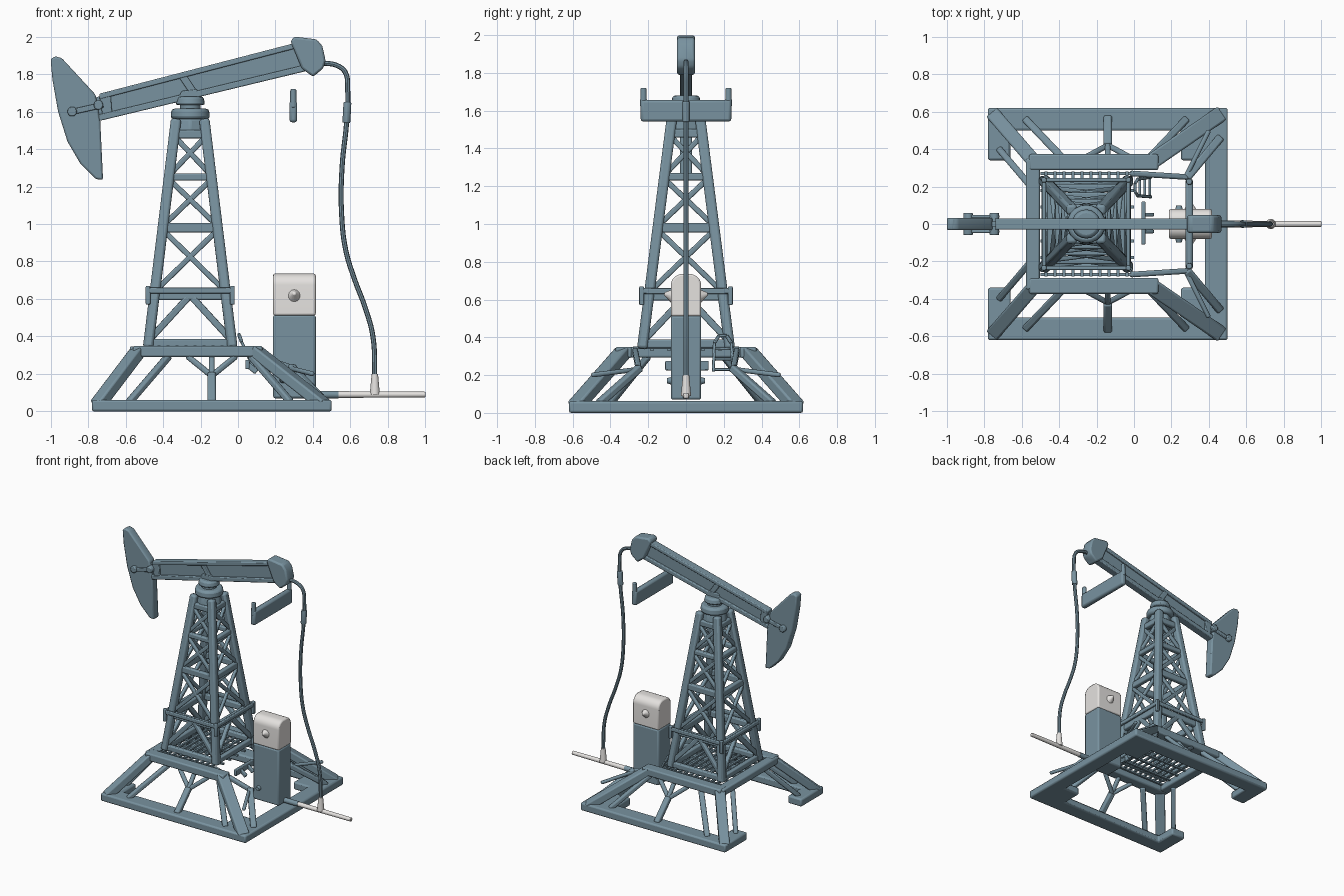
import bpy, bmesh, math
from mathutils import Vector, Matrix

if "Cube" in bpy.data.objects:
    bpy.data.objects.remove(bpy.data.objects["Cube"])


def material(name, rgb):
    m = bpy.data.materials.new(name)
    m.diffuse_color = (*rgb, 1)
    m.use_nodes = True
    m.node_tree.nodes["Principled BSDF"].inputs["Base Color"].default_value = m.diffuse_color
    return m


BLUE = material("steel_blue", (0.19, 0.29, 0.35))
WHITE = material("off_white", (0.78, 0.76, 0.74))


def finish(name, bm, mat, bevel=0.0):
    bmesh.ops.recalc_face_normals(bm, faces=bm.faces)
    me = bpy.data.meshes.new(name)
    bm.to_mesh(me)
    bm.free()
    me.materials.append(mat)
    ob = bpy.data.objects.new(name, me)
    bpy.context.collection.objects.link(ob)
    if bevel:
        b = ob.modifiers.new("bevel", "BEVEL")
        b.width, b.segments = bevel, 2
        b.limit_method = "ANGLE"
    return ob


def beams(name, segs, mat=BLUE, bevel=0.01):
    """segs: (start, end, width, height) square bars gathered in one mesh"""
    bm = bmesh.new()
    for a, b, w, h in segs:
        a, b = Vector(a), Vector(b)
        d = (b - a).normalized()
        ref = Vector((0, 0, 1)) if abs(d.z) < 0.85 else Vector((1, 0, 0))
        u = ref.cross(d).normalized()
        v = d.cross(u)
        rings = [[bm.verts.new(p + u * w / 2 * i + v * h / 2 * j)
                  for i, j in ((-1, -1), (1, -1), (1, 1), (-1, 1))] for p in (a, b)]
        for r in rings:
            bm.faces.new(r)
        for k in range(4):
            n = (k + 1) % 4
            bm.faces.new((rings[0][k], rings[0][n], rings[1][n], rings[1][k]))
    return finish(name, bm, mat, bevel)


def prism(name, pts, lo, hi, axis, mat=BLUE, bevel=0.0):
    """extrude a 2D outline along one axis"""
    put = {"x": lambda p, t: (t, p[0], p[1]), "y": lambda p, t: (p[0], t, p[1]),
           "z": lambda p, t: (p[0], p[1], t)}[axis]
    bm = bmesh.new()
    f = bm.faces.new([bm.verts.new(put(p, lo)) for p in pts])
    g = bmesh.ops.extrude_face_region(bm, geom=[f])
    off = Vector(put((0, 0), hi - lo))
    bmesh.ops.translate(bm, vec=off, verts=[v for v in g["geom"] if isinstance(v, bmesh.types.BMVert)])
    return finish(name, bm, mat, bevel)


def cone(name, a, b, r1, r2, mat=BLUE, sides=20, bevel=0.0):
    a, b = Vector(a), Vector(b)
    q = (b - a).to_track_quat("Z", "Y").to_matrix().to_4x4()
    bm = bmesh.new()
    bmesh.ops.create_cone(bm, cap_ends=True, segments=sides, radius1=r1, radius2=r2,
                          depth=(b - a).length, matrix=Matrix.Translation((a + b) / 2) @ q)
    return finish(name, bm, mat, bevel)


# ground frame: open towards the horse head side
half = [(-.78, -.34), (-.78, -.62), (.5, -.62)]
inner = [(.38, -.34), (.25, -.34), (.25, -.5), (-.66, -.5), (-.66, -.34)]
outline = half + [(x, -y) for x, y in reversed(half)] + [(x, -y) for x, y in reversed(inner)] + inner
prism("ground_frame", outline, 0, .062, "z", bevel=.012)

# raised base: upper ring, sloping legs and braces
segs = [((-.54, -.35, .32), (-.54, .35, .32), .075, .055)]
for s in (-1, 1):
    segs += [
        ((-.56, s * .33, .32), (.13, s * .33, .32), .085, .06),
        ((-.53, s * .33, .325), (-.75, s * .585, .035), .075, .06),
        ((.09, s * .33, .325), (.46, s * .585, .035), .085, .06),
        ((-.37, s * .34, .295), (-.58, s * .56, .05), .04, .035),
        ((.07, s * .34, .295), (.28, s * .56, .05), .04, .035),
        ((-.14, s * .57, .05), (-.14, s * .42, .2), .045, .04),
        ((-.14, s * .42, .19), (-.27, s * .35, .295), .03, .03),
        ((-.14, s * .42, .19), (-.01, s * .35, .295), .03, .03),
        ((-.14, s * .45, .16), (-.14, s * .34, .3), .03, .03),
        ((-.55, s * .2, .3), (-.72, s * .4, .05), .035, .035),
        ((-.02, s * .27, .33), (.29, s * .25, .23), .03, .035),
        ((.28, s * .245, .24), (.46, s * .46, .05), .045, .04),
        ((.28, s * .26, .23), (.4, s * .5, .2), .025, .025),
    ]
beams("raised_base", segs)

# lattice tower
CX, Z0, Z1 = -.255, .34, 1.56


def corner(k, z):
    sx, sy = ((-1, -1), (1, -1), (1, 1), (-1, 1))[k % 4]
    t = (z - Z0) / (Z1 - Z0)
    return (CX + sx * (.225 - .15 * t), sy * (.232 - .157 * t), z)


beams("tower_legs", [(corner(k, Z0), corner(k, Z1), .055, .055) for k in range(4)], bevel=.014)
segs, braces = [], []
for k in range(4):
    for z, w in ((.365, .045), (.62, .05), (.98, .05), (1.25, .038), (1.48, .045)):
        segs.append((corner(k, z), corner(k + 1, z), .035, w))
    for lo, hi in ((.64, .97), (.99, 1.24), (1.26, 1.47)):
        braces.append((corner(k, lo), corner(k + 1, hi), .024, .028))
        braces.append((corner(k + 1, lo), corner(k, hi), .024, .028))
    top = (Vector(corner(k, .62)) + Vector(corner(k + 1, .62))) / 2
    braces += [(corner(k, .38), top, .03, .035), (corner(k + 1, .38), top, .03, .035)]
beams("tower_rails", segs, bevel=.008)
beams("tower_braces", braces, bevel=.007)

# walkway collar around the tower with corner posts
ring = [(CX - .225, -.235), (CX + .225, -.235), (CX + .225, .235), (CX - .225, .235)]
segs = [((*ring[k], .645), (*ring[(k + 1) % 4], .645), .02, .03) for k in range(4)]
segs += [((x, y, .57), (x, y, .67), .025, .025) for x, y in ring]
beams("collar", segs, bevel=.006)

# floor grating under the tower
segs = [((-.47 + i * .048, -.28, .345), (-.47 + i * .048, .28, .345), .016, .014) for i in range(10)]
segs += [((-.5, -.27 + i * .09, .335), (0, -.27 + i * .09, .335), .016, .014) for i in range(7)]
beams("floor_grating", segs, bevel=0)

# tower cap and bearing
cone("tower_cap", (CX, 0, 1.47), (CX, 0, 1.56), .1, .085, sides=8, bevel=.01)
cone("cap_flange", (CX, 0, 1.56), (CX, 0, 1.615), .105, .1, bevel=.015)
cone("bearing_neck", (CX, 0, 1.6), (CX, 0, 1.65), .055, .055)
cone("bearing_disc", (CX, 0, 1.635), (CX, 0, 1.68), .08, .07, bevel=.012)
prism("saddle", [(-.32, 1.67), (-.2, 1.67), (-.22, 1.72), (-.3, 1.71)], -.03, .03, "y", bevel=.006)

# walking beam: web, two flanges, stiffener
prism("beam_web", [(-.78, 1.56), (.36, 1.83), (.36, 1.97), (-.78, 1.67)], -.014, .014, "y")
prism("beam_top_flange", [(-.74, 1.665), (.34, 1.945), (.34, 1.975), (-.74, 1.695)], -.03, .03, "y", bevel=.006)
prism("beam_bottom_flange", [(-.76, 1.545), (.36, 1.815), (.36, 1.85), (-.76, 1.58)], -.03, .03, "y", bevel=.006)
prism("beam_stiffener", [(-.25, 1.685), (-.21, 1.695), (-.28, 1.8), (-.32, 1.79)], -.028, .028, "y", bevel=.005)
prism("beam_left_stiffener", [(-.72, 1.56), (-.67, 1.57), (-.68, 1.7), (-.74, 1.68)], -.028, .028, "y", bevel=.005)

# horse head with bolts
head = [(-.975, 1.895), (-.94, 1.885), (-.76, 1.69), (-.735, 1.55), (-.72, 1.235),
        (-.76, 1.24), (-.84, 1.32), (-.91, 1.44), (-.96, 1.6), (-.99, 1.77), (-1.0, 1.88)]
prism("horse_head", head, -.033, .033, "y", bevel=.01)
for i, (x, z) in enumerate(((-.885, 1.6), (-.745, 1.635))):
    cone(f"head_bolt_{i}", (x, -.06, z), (x, .06, z), .026, .026, sides=12, bevel=.006)
for s in (-1, 1):
    beams("head_link", [((-.9, s * .04, 1.595), (-.72, s * .04, 1.635), .015, .03)], bevel=.005)

# tail block of the beam
prism("tail_block", [(.28, 1.975), (.3, 2.0), (.42, 1.985), (.45, 1.95), (.468, 1.87), (.455, 1.83),
                     (.4, 1.785), (.34, 1.83)], -.047, .047, "y", bevel=.012)

# hanging crossbar with end pegs
beams("crossbar", [((.295, -.24, 1.6), (.295, .24, 1.6), .042, .115)], bevel=.014)
for s in (-1, 1):
    cone("crossbar_peg", (.295, s * .225, 1.62), (.295, s * .225, 1.72), .018, .016, sides=12, bevel=.006)

# fuel pump cabinet: blue body, white rounded top, nozzle on each side
prism("pump_body", [(-.08, .07), (.08, .07), (.08, .515), (-.08, .515)], .187, .415, "x", bevel=.012)
arc = [(.02 + .06 * math.cos(a), .675 + .06 * math.sin(a)) for a in [i * math.pi / 16 for i in range(9)]]
prism("pump_top", [(-.08, .512), (.08, .512)] + arc + [(-y, z) for y, z in reversed(arc)],
      .187, .415, "x", WHITE, .01)
for s in (-1, 1):
    cone("pump_nozzle", (.3, s * .07, .62), (.3, s * .115, .63), .038, .008, WHITE, 12, .004)
    cone("pump_fitting", (.24, s * .07, .17), (.24, s * .1, .17), .022, .014, BLUE, 12)

# hose from the tail block to the ground pipe
cu = bpy.data.curves.new("hose", "CURVE")
cu.dimensions, cu.bevel_depth, cu.bevel_resolution, cu.resolution_u = "3D", .0135, 2, 6
pts = [(.44, 1.86), (.53, 1.845), (.572, 1.81), (.585, 1.72), (.58, 1.55), (.555, 1.3), (.553, 1.05),
       (.575, .86), (.62, .71), (.68, .55), (.72, .4), (.73, .18)]
sp = cu.splines.new("BEZIER")
sp.bezier_points.add(len(pts) - 1)
for bp, (x, z) in zip(sp.bezier_points, pts):
    bp.co = (x, 0, z)
    bp.handle_left_type = bp.handle_right_type = "AUTO"
cu.materials.append(BLUE)
hose = bpy.data.objects.new("hose", cu)
bpy.context.collection.objects.link(hose)
cone("hose_sleeve", (.578, 0, 1.54), (.584, 0, 1.65), .021, .021, sides=12, bevel=.005)

# ground pipe with tee
cone("tee_riser", (.73, 0, .09), (.73, 0, .2), .027, .017, WHITE, 16)
cone("ground_pipe", (.53, 0, .09), (1.0, 0, .09), .018, .015, WHITE, 16, .004)
cone("pipe_stub", (.4, 0, .09), (.535, 0, .09), .02, .02, BLUE, 16)

# small leaning ladder and pulley bar beside the tower
arch = [(.09, .145, .22), (.02, .15, .37), (.005, .175, .41), (.005, .215, .41), (.02, .24, .37), (.09, .25, .22)]
segs = [(arch[i], arch[i + 1], .016, .016) for i in range(5)]
segs += [((x, .147, z), (x, .245, z), .014, .014) for x, z in ((.03, .34), (.058, .285), (.085, .23))]
beams("ladder", segs, bevel=.004)
beams("pulley_bar", [((.05, -.11, .25), (.05, .12, .25), .022, .05), ((.05, .05, .25), (.1, .05, .21), .02, .03),
                     ((.05, -.04, .25), (.1, -.04, .21), .02, .03)], bevel=.006)

# convert the hose and smooth everything except sharp edges
bpy.ops.object.select_all(action="DESELECT")
hose.select_set(True)
bpy.context.view_layer.objects.active = hose
bpy.ops.object.convert(target="MESH")
bpy.ops.object.select_all(action="SELECT")
bpy.ops.object.shade_smooth_by_angle(angle=math.radians(40))
